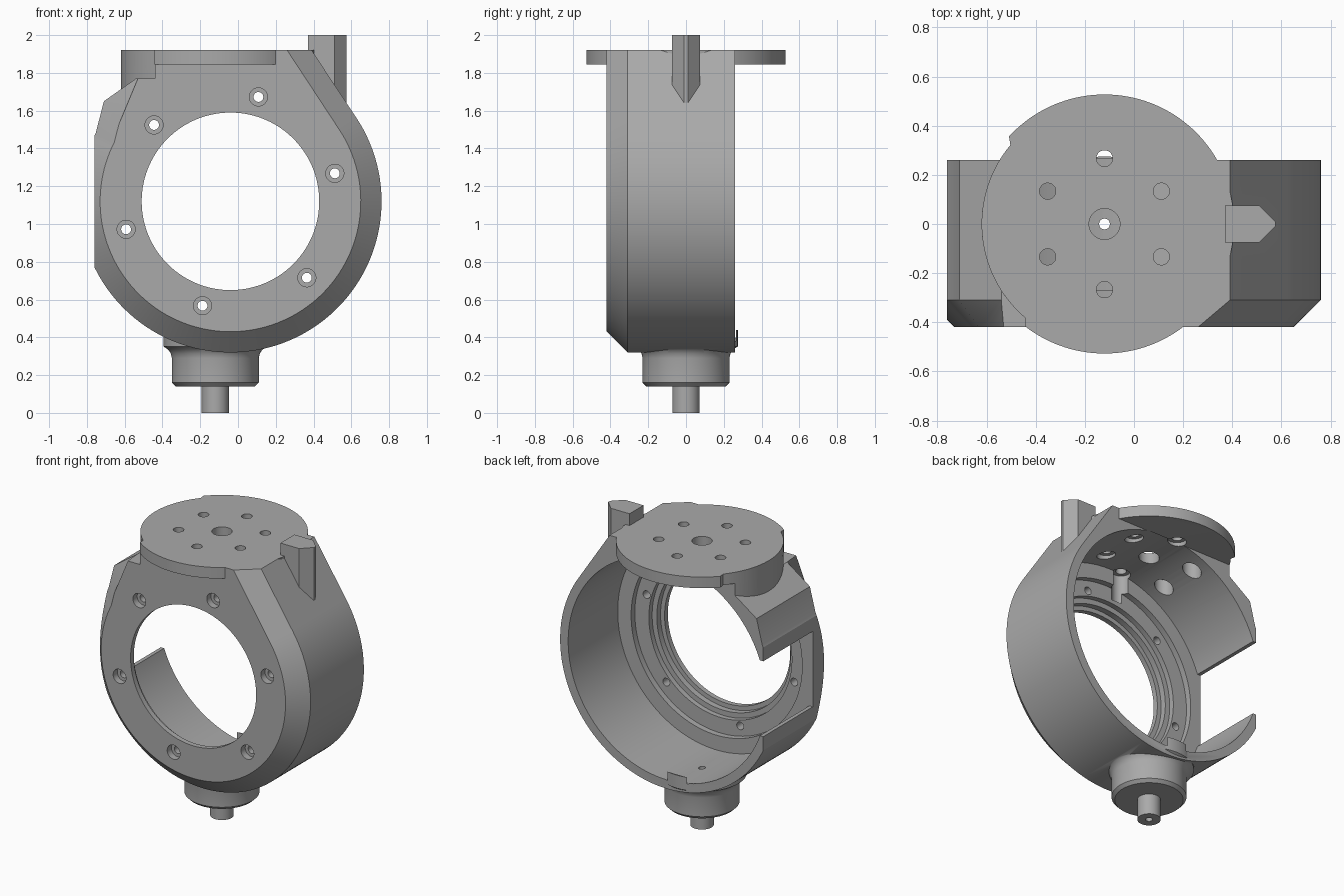
import bpy, bmesh, math
from mathutils import Matrix, Vector

if "Cube" in bpy.data.objects:
    bpy.data.objects.remove(bpy.data.objects["Cube"])

CX, CZ = -0.04, 1.12      # ring axis (runs along y)
PX = -0.12                # vertical axis of plate and stem

grey = bpy.data.materials.new("plain grey")
grey.diffuse_color = (0.4, 0.4, 0.4, 1)
grey.use_nodes = True
grey.node_tree.nodes["Principled BSDF"].inputs["Base Color"].default_value = grey.diffuse_color


def finish(name, bm):
    bmesh.ops.recalc_face_normals(bm, faces=bm.faces)
    me = bpy.data.meshes.new(name)
    bm.to_mesh(me)
    bm.free()
    me.materials.append(grey)
    ob = bpy.data.objects.new(name, me)
    bpy.context.collection.objects.link(ob)
    return ob


def loft(name, rings):
    """Solid through closed rings that have equal point counts."""
    bm = bmesh.new()
    vs = [[bm.verts.new(p) for p in r] for r in rings]
    n = len(rings[0])
    for a, b in zip(vs, vs[1:]):
        for i in range(n):
            bm.faces.new((a[i], a[(i + 1) % n], b[(i + 1) % n], b[i]))
    bm.faces.new(vs[0])
    bm.faces.new(vs[-1])
    return finish(name, bm)


def turned(name, profile, axis, centre, seg=96):
    """Stack of circles (radius, position) along the y or z axis."""
    rings = []
    for r, t in profile:
        ring = []
        for i in range(seg):
            a = 2 * math.pi * (i + 0.5) / seg
            u, v = centre[0] + r * math.cos(a), centre[1] + r * math.sin(a)
            ring.append((u, v, t) if axis == "z" else (u, t, v))
        rings.append(ring)
    return loft(name, rings)


def box(name, lo, hi):
    x0, y0, z0 = lo
    x1, y1, z1 = hi
    return loft(name, [[(x0, y0, z), (x1, y0, z), (x1, y1, z), (x0, y1, z)] for z in (z0, z1)])


def combine(target, tool, op):
    mod = target.modifiers.new(op, "BOOLEAN")
    mod.operation, mod.object, mod.solver = op, tool, "EXACT"
    bpy.context.view_layer.objects.active = target
    bpy.ops.object.modifier_apply(modifier=mod.name)
    bpy.data.objects.remove(tool)


def outline(r, y, corners):
    """Ring outline: lower arc from the right tangent round to the left, then upper corners."""
    pts = []
    for i in range(97):
        a = math.radians(33.5 - i * (33.5 + 207) / 96)
        pts.append((CX + r * math.cos(a), y, CZ + r * math.sin(a)))
    return pts + [(x, y, z) for x, z in corners]


# Ring housing with a front chamfer
back = [(-0.71, 1.65), (-0.54, 1.77), (-0.44, 1.77), (-0.44, 1.92), (0.39, 1.92)]
front = [(-0.63, 1.53), (-0.53, 1.77), (-0.44, 1.77), (-0.44, 1.92), (0.26, 1.92)]
housing = loft("housing", [outline(0.69, -0.42, front), outline(0.80, -0.31, back),
                           outline(0.80, 0.26, back)])
combine(housing, box("side_trim", (-1.2, -1, 0), (-0.76, 1, 2)), "DIFFERENCE")

# Rounded column below the plate
column = turned("column", [(0.5, 1.45), (0.5, 1.90)], "z", (PX, 0))
combine(column, box("front_trim", (-1, -1, 1), (1, -0.415, 2)), "DIFFERENCE")
combine(column, box("back_trim", (-1, 0.26, 1), (1, 1, 2)), "DIFFERENCE")
combine(column, box("right_trim", (0.0, -1, 1), (1, 1, 2)), "DIFFERENCE")
combine(housing, column, "UNION")

# Round top plate, slightly smaller on its left side
rim = []
for i in range(144):
    a = 2.5 * i
    r = 0.5 if 138 < a < 232 else 0.527
    rim.append((PX + r * math.cos(math.radians(a)), r * math.sin(math.radians(a))))
combine(housing, loft("top_plate", [[(x, y, z) for x, y in rim] for z in (1.845, 1.92)]), "UNION")

# Pointed prong on the right shoulder
prong = [(0.37, -0.075), (0.51, -0.075), (0.575, -0.01), (0.575, 0.01), (0.51, 0.075), (0.37, 0.075)]
combine(housing, loft("prong", [[(x, y, z) for x, y in prong] for z in (1.58, 2.0)]), "UNION")

# Stem and pin underneath
stem = [(0.072, 0), (0.072, 0.14), (0.21, 0.14), (0.23, 0.16), (0.23, 0.29),
        (0.236, 0.315), (0.25, 0.335), (0.275, 0.352), (0.275, 0.44)]
combine(housing, turned("stem", stem, "z", (PX, 0)), "UNION")

# Main cavity and stepped front opening
bore = [(0.47, -0.6), (0.47, -0.385), (0.50, -0.385), (0.50, -0.345), (0.535, -0.345),
        (0.535, -0.31), (0.64, -0.31), (0.64, -0.27), (0.74, -0.27), (0.74, 0.265)]
combine(housing, turned("bore", bore, "y", (CX, CZ), 128), "DIFFERENCE")

# Side window
combine(housing, box("window", (-1.1, -0.27, 0.865), (-0.5, 0.5, 1.375)), "DIFFERENCE")

# Six counterbored screw holes in the front face
for k in range(6):
    a = math.radians(15 + 60 * k)
    c = (CX + 0.572 * math.cos(a), CZ + 0.572 * math.sin(a))
    hole = [(0.048, -0.5), (0.048, -0.375), (0.026, -0.375), (0.026, -0.2)]
    combine(housing, turned("screw_hole", hole, "y", c, 32), "DIFFERENCE")

# Six plate holes, widened from below
for k in range(6):
    a = math.radians(30 + 60 * k)
    c = (PX + 0.267 * math.cos(a), 0.267 * math.sin(a))
    hole = [(0.058, 1.68), (0.058, 1.875), (0.033, 1.875), (0.033, 2.1)]
    combine(housing, turned("plate_hole", hole, "z", c, 32), "DIFFERENCE")

# Centre hole in the plate and fine hole through the stem
combine(housing, turned("centre_hole", [(0.063, 1.7), (0.063, 2.1)], "z", (PX, 0), 40), "DIFFERENCE")
combine(housing, turned("stem_hole", [(0.022, -0.1), (0.022, 0.6)], "z", (PX, 0), 24), "DIFFERENCE")

# Smooth curved walls, crisp edges
bpy.ops.object.select_all(action="DESELECT")
housing.select_set(True)
bpy.context.view_layer.objects.active = housing
bpy.ops.object.shade_smooth_by_angle(angle=math.radians(25))
